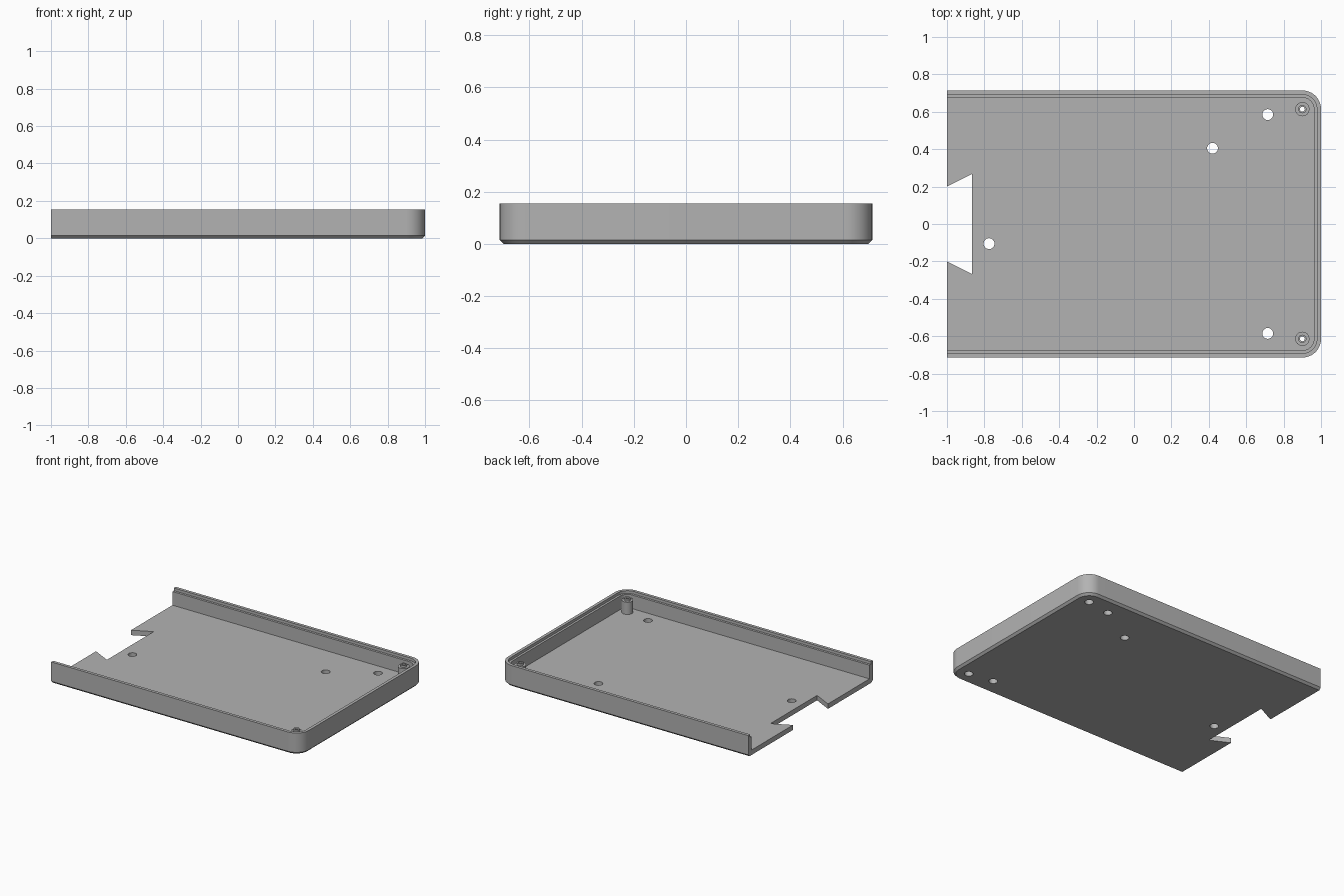
import bpy, bmesh
from math import cos, sin, pi

cube = bpy.data.objects.get("Cube")
if cube:
    bpy.data.objects.remove(cube, do_unlink=True)

HALF_X, HALF_Y, HEIGHT = 1.0, 0.714, 0.155
RADIUS, FLOOR, LIP, WALL, CHAMFER = 0.1, 0.036, 0.022, 0.038, 0.015
LEDGE_Z, HOLE_R, SEGMENTS = 0.135, 0.029, 32

grey = bpy.data.materials.new("plain grey")
grey.use_nodes = True
grey.diffuse_color = (0.45, 0.45, 0.45, 1)
grey.node_tree.nodes["Principled BSDF"].inputs["Base Color"].default_value = grey.diffuse_color


def make_object(name, bm):
    bmesh.ops.recalc_face_normals(bm, faces=bm.faces)
    mesh = bpy.data.meshes.new(name)
    bm.to_mesh(mesh)
    bm.free()
    mesh.materials.append(grey)
    obj = bpy.data.objects.new(name, mesh)
    bpy.context.collection.objects.link(obj)
    return obj


def select_only(obj):
    bpy.ops.object.select_all(action='DESELECT')
    obj.select_set(True)
    bpy.context.view_layer.objects.active = obj


def smooth(obj):
    select_only(obj)
    bpy.ops.object.shade_smooth_by_angle(angle=pi / 6)


def outline(inset):
    """Open path round three sides, with two rounded corners."""
    cx, cy, r = HALF_X - RADIUS, HALF_Y - RADIUS, RADIUS - inset
    steps = 12
    arc = [(cx + r * sin(i * pi / 2 / steps), cy + r * cos(i * pi / 2 / steps))
           for i in range(steps + 1)]
    half = [(-HALF_X, HALF_Y - inset)] + arc
    return half + [(x, -y) for x, y in reversed(half)]


def prism(bm, points, bottom, top):
    low = [bm.verts.new((x, y, bottom)) for x, y in points]
    high = [bm.verts.new((x, y, top)) for x, y in points]
    bm.faces.new(low)
    bm.faces.new(high)
    for i in range(len(points)):
        j = (i + 1) % len(points)
        bm.faces.new((low[i], low[j], high[j], high[i]))


# Tray: wall cross-section carried round the outline, open at one end
section = [(CHAMFER, 0), (0, CHAMFER), (0, HEIGHT), (LIP, HEIGHT),
           (LIP, LEDGE_Z), (WALL, LEDGE_Z), (WALL, FLOOR)]
bm = bmesh.new()
rows = [[bm.verts.new((x, y, z)) for x, y in outline(d)] for d, z in section]
for a, b in zip(rows, rows[1:]):
    for i in range(len(a) - 1):
        bm.faces.new((a[i], a[i + 1], b[i + 1], b[i]))
bm.faces.new(rows[0])
bm.faces.new(rows[-1])
bm.faces.new([r[0] for r in rows] + [r[-1] for r in reversed(rows)])
tray = make_object("tray", bm)

# Cutter: dovetail notch, floor holes and screw holes
posts = [(HALF_X - RADIUS, s * (HALF_Y - RADIUS)) for s in (1, -1)]
holes = posts + [(0.715, 0.585), (0.715, -0.585), (0.42, 0.405), (-0.775, -0.105)]
bm = bmesh.new()
prism(bm, [(-1.05, -0.175), (-0.865, -0.268), (-0.865, 0.268), (-1.05, 0.175)], -0.1, 0.1)
for hx, hy in holes:
    ring = [(hx + HOLE_R * cos(2 * pi * i / SEGMENTS), hy + HOLE_R * sin(2 * pi * i / SEGMENTS))
            for i in range(SEGMENTS)]
    prism(bm, ring, -0.1, 0.1)
cutter = make_object("cutter", bm)
cutter.hide_render = True
cut = tray.modifiers.new("openings", 'BOOLEAN')
cut.operation, cut.solver, cut.object = 'DIFFERENCE', 'EXACT', cutter
select_only(tray)
bpy.ops.object.modifier_apply(modifier=cut.name)
bpy.data.objects.remove(cutter, do_unlink=True)
smooth(tray)

# Screw posts: turned profile with a raised collar, bore and wider lower bore
profile = [(0.038, 0.03), (0.038, 0.125), (0.022, 0.125), (0.022, 0.14),
           (0.013, 0.14), (0.013, 0.07), (HOLE_R, 0.07), (HOLE_R, 0.03)]
for label, (px, py) in zip(("back", "front"), posts):
    bm = bmesh.new()
    rings = [[bm.verts.new((px + r * cos(2 * pi * i / SEGMENTS),
                            py + r * sin(2 * pi * i / SEGMENTS), z))
              for i in range(SEGMENTS)] for r, z in profile]
    for k, a in enumerate(rings):
        b = rings[(k + 1) % len(rings)]
        for i in range(SEGMENTS):
            j = (i + 1) % SEGMENTS
            bm.faces.new((a[i], a[j], b[j], b[i]))
    smooth(make_object(label + "_screw_post", bm))
